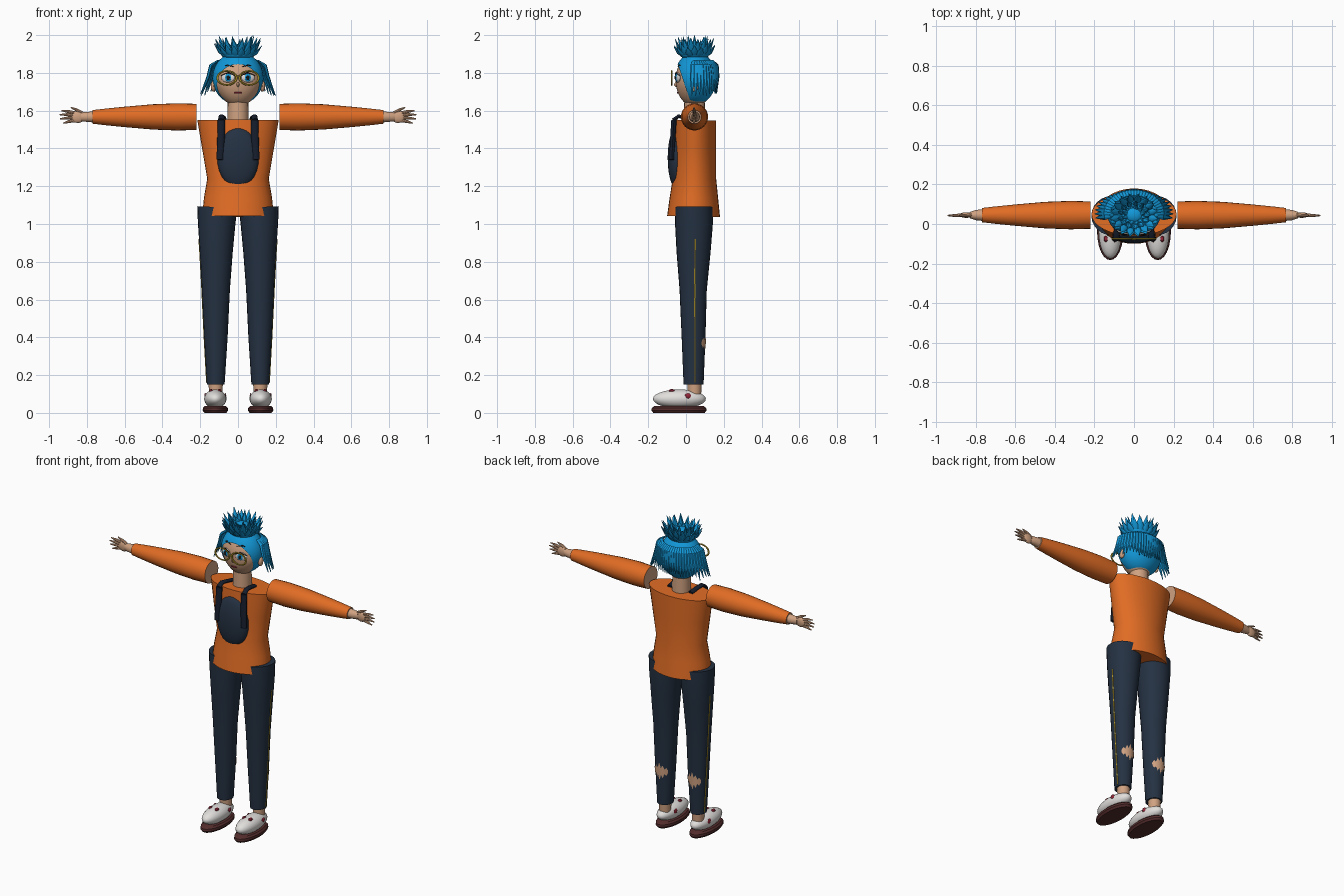
import bpy, bmesh, random
from math import sin, cos, pi, radians
from mathutils import Vector, Matrix, Euler

random.seed(4)
if "Cube" in bpy.data.objects:
    bpy.data.objects.remove(bpy.data.objects["Cube"])


def material(name, r, g, b):
    m = bpy.data.materials.new(name)
    m.use_nodes = True
    m.diffuse_color = (r, g, b, 1)
    m.node_tree.nodes["Principled BSDF"].inputs["Base Color"].default_value = (r, g, b, 1)
    return m


ORANGE = material("orange cloth", 0.75, 0.15, 0.018)
NAVY = material("navy cloth", 0.018, 0.031, 0.055)
STRAP = material("dark strap", 0.008, 0.013, 0.026)
BLUE = material("bright blue", 0.006, 0.31, 0.68)
SKIN = material("skin", 0.63, 0.36, 0.22)
GOLD = material("gold", 0.52, 0.36, 0.03)
WHITE = material("white", 0.76, 0.74, 0.72)
MAROON = material("maroon sole", 0.09, 0.026, 0.026)
RED = material("crimson", 0.3, 0.02, 0.04)
BLACK = material("black", 0.01, 0.008, 0.008)


def finish(name, bm, *mats):
    """Turn a bmesh into a smooth shaded object."""
    bmesh.ops.recalc_face_normals(bm, faces=bm.faces[:])
    mesh = bpy.data.meshes.new(name)
    bm.to_mesh(mesh)
    bm.free()
    for m in mats:
        mesh.materials.append(m)
    ob = bpy.data.objects.new(name, mesh)
    bpy.context.collection.objects.link(ob)
    bpy.ops.object.select_all(action='DESELECT')
    ob.select_set(True)
    bpy.context.view_layer.objects.active = ob
    bpy.ops.object.shade_smooth_by_angle(angle=radians(40))
    return ob


def sweep(bm, path, radii, n=24, ref=(1, 0, 0), cap_mat=0):
    """Elliptical rings along a path, bridged and capped."""
    pts, ref, rings = [Vector(p) for p in path], Vector(ref), []
    for i, p in enumerate(pts):
        t = (pts[min(i + 1, len(pts) - 1)] - pts[max(i - 1, 0)]).normalized()
        u = (ref - t * ref.dot(t)).normalized()
        v = t.cross(u)
        a, b = radii[i] if isinstance(radii[i], tuple) else (radii[i], radii[i])
        rings.append([bm.verts.new(p + u * a * cos(2 * pi * j / n) + v * b * sin(2 * pi * j / n))
                      for j in range(n)])
    for r0, r1 in zip(rings, rings[1:]):
        for j in range(n):
            k = (j + 1) % n
            bm.faces.new((r0[j], r0[k], r1[k], r1[j]))
    for ring in (rings[0][::-1], rings[-1]):
        bm.faces.new(ring).material_index = cap_mat


def ball(bm, loc, scale, rot=(0, 0, 0), u=24, v=14):
    bmesh.ops.create_uvsphere(bm, u_segments=u, v_segments=v, radius=1,
                              matrix=Matrix.LocRotScale(Vector(loc), Euler(rot), Vector(scale)))


def part(name, mat, path, radii, **kw):
    bm = bmesh.new()
    sweep(bm, path, radii, **kw)
    return finish(name, bm, mat)


def ball_part(name, mat, loc, scale, **kw):
    bm = bmesh.new()
    ball(bm, loc, scale, **kw)
    return finish(name, bm, mat)


# Shirt, front pouch and neck
part("shirt", ORANGE,
     [(0, .05, 1.55), (0, .047, 1.4), (0, .045, 1.24), (0, .042, 1.14), (0, .04, 1.04)],
     [(.215, .11), (.19, .113), (.163, .115), (.18, .128), (.19, .14)], n=32)
ball_part("front_pouch", NAVY, (0, -.052, 1.35), (.11, .045, .16))
part("neck", SKIN, [(0, .045, 1.53), (0, .045, 1.66)], [.056, .054])

# Trouser leg profile: height, centre x, centre y, half width, half depth
LEG = [(.15, .118, .04, .047, .053), (.4, .117, .04, .062, .063), (.65, .117, .038, .074, .072),
       (.85, .115, .04, .087, .09), (1.0, .113, .042, .099, .1), (1.09, .11, .042, .106, .1)]


def leg_at(z):
    for a, b in zip(LEG, LEG[1:]):
        if z <= b[0]:
            return [p + (q - p) * (z - a[0]) / (b[0] - a[0]) for p, q in zip(a, b)]
    return LEG[-1]


for s, side in ((1, "left"), (-1, "right")):
    # Trousers, side stripe and ripped patch behind the leg
    part(side + "_trouser_leg", NAVY, [(s * x, y, z) for z, x, y, a, b in LEG],
         [(a, b) for z, x, y, a, b in LEG])
    heights = [.16, .4, .65, .85, .92]
    stripe = [leg_at(z) for z in heights]
    part(side + "_side_stripe", GOLD, [(s * (x + a), y + .008, z) for z, x, y, a, b in stripe],
         [(.003, .004)] * len(heights), n=6)
    bm = bmesh.new()
    columns = []
    for i in range(11):
        ang = pi / 2 + (i - 5) * .17
        tall = (.018 + .04 * (1 - abs(i - 5) / 5)) * (1 if i % 2 else .45)
        col = []
        for z in (.37 - tall, .37, .37 + tall):
            z, x, y, a, b = leg_at(z)
            col.append(bm.verts.new((s * x + (a + .003) * cos(ang), y + (b + .003) * sin(ang), z)))
        columns.append(col)
    for c, d in zip(columns, columns[1:]):
        for j in range(2):
            bm.faces.new((c[j], c[j + 1], d[j + 1], d[j]))
    finish(side + "_ripped_patch", bm, SKIN)

    # Ankle and shoe
    part(side + "_ankle", SKIN, [(s * .118, .045, .07), (s * .118, .045, .16)], [.034, .038])
    part(side + "_sole", MAROON, [(s * .12, -.037, z) for z in (0, .012, .026, .036)],
         [(.058, .136), (.067, .146), (.066, .144), (.056, .13)])
    ball_part(side + "_shoe", WHITE, (s * .12, -.035, .074), (.059, .14, .05))
    bm = bmesh.new()
    for dx in (-1, 1):
        ball(bm, (s * .12 + dx * .053, .01, .09), (.006, .017, .015), u=6, v=4)
        ball(bm, (s * .12 + dx * .022, -.075, .116), (.012, .018, .011), u=6, v=4)
    finish(side + "_shoe_marks", bm, RED)

    # Sleeve with skin showing at the open ends
    bm = bmesh.new()
    sweep(bm, [(s * x, .045, 1.567) for x in (.22, .32, .45, .6, .7, .77)],
          [.069, .072, .067, .054, .044, .036], ref=(0, 1, 0), cap_mat=1)
    finish(side + "_sleeve", bm, ORANGE, SKIN)

    # Hand, thumb up and palm forward
    bm = bmesh.new()
    sweep(bm, [(s * x, .045, 1.567) for x in (.76, .8, .83)], [.03, .026, (.016, .024)],
          n=16, ref=(0, 1, 0))
    ball(bm, (s * .848, .045, 1.567), (.038, .014, .032), u=16, v=10)
    for z, reach, tip in ((1.588, .935, 1.6), (1.575, .944, 1.579), (1.561, .942, 1.557),
                          (1.548, .925, 1.533), (1.588, .885, 1.617)):
        start = .825 if tip > 1.61 else .865
        sweep(bm, [(s * start, .045, z), (s * (start + reach) / 2, .043, (z + tip) / 2 + .002),
                   (s * reach, .043, tip)], [.009, .008, .003], n=8, ref=(0, 1, 0))
    finish(side + "_hand", bm, SKIN)

    # Shoulder strap over the front edge of the shirt
    part(side + "_strap", STRAP, [(s * .094, -.075, 1.34), (s * .09, -.07, 1.45), (s * .088, -.064, 1.55)],
         [(.02, .014)] * 3, n=12)
    part(side + "_strap_top", STRAP, [(s * .09, -.068, 1.55), (s * .087, -.04, 1.57),
                                      (s * .08, .0, 1.565), (s * .075, .06, 1.553)], [(.016, .01)] * 4, n=10)

    # Eye, brow, glasses lens rim and ear
    tilt = (0, 0, s * .28)
    ball_part(side + "_eye", WHITE, (s * .053, -.043, 1.775), (.037, .011, .026), rot=tilt)
    ball_part(side + "_iris", BLUE, (s * .052, -.051, 1.775), (.018, .006, .021), rot=tilt)
    ball_part(side + "_pupil", BLACK, (s * .052, -.056, 1.775), (.009, .004, .012), rot=tilt)
    part(side + "_lash", BLACK, [(s * .018, -.056, 1.785), (s * .05, -.053, 1.802), (s * .09, -.034, 1.786)],
         [.002, .004, .002], n=6)
    part(side + "_brow", BLACK, [(s * .022, -.043, 1.832), (s * .055, -.035, 1.842), (s * .085, -.018, 1.83)],
         [.002, .004, .002], n=6)
    bpy.ops.mesh.primitive_torus_add(major_segments=32, minor_segments=8, major_radius=.05,
                                     minor_radius=.006, location=(s * .059, -.075, 1.773),
                                     rotation=(pi / 2, 0, 0))
    rim = bpy.context.object
    rim.name = side + "_lens_rim"
    rim.scale = (1, .74, .7)
    rim.data.materials.append(GOLD)
    bpy.ops.object.shade_smooth_by_angle(angle=radians(40))
    ball_part(side + "_ear", SKIN, (s * .13, .045, 1.73), (.014, .02, .03), u=12, v=8)

part("glasses_bridge", GOLD, [(-.014, -.075, 1.78), (.014, -.075, 1.78)], [.005, .005], n=8, ref=(0, 1, 0))

# Head with a tapered chin
bm = bmesh.new()
ball(bm, (0, .045, 1.762), (.124, .1, .14), u=32, v=20)
for v in bm.verts:
    v.co.x *= 1 - max(0, 1.74 - v.co.z) * 1.2
finish("head", bm, SKIN)
ball_part("nose", SKIN, (0, -.052, 1.738), (.008, .011, .012), u=10, v=8)
ball_part("mouth", RED, (0, -.042, 1.695), (.022, .006, .005), u=12, v=6)

# Hair cap cut by a slanted plane to open the face
bm = bmesh.new()
ball(bm, (0, .05, 1.772), (.135, .111, .14), u=36, v=24)
bmesh.ops.bisect_plane(bm, geom=bm.verts[:] + bm.edges[:] + bm.faces[:], dist=.0001,
                       plane_co=(0, -.052, 1.87), plane_no=(0, -1, -.34), clear_outer=True)
finish("hair_cap", bm, BLUE)

# Strands wrapped round the back, flaring at the sides
bm = bmesh.new()
count = 30
for i in range(count):
    a = radians(-8 + 196 * i / (count - 1))
    flare = abs(cos(a)) ** 3
    low = 1.7 - .012 * flare + random.uniform(-.012, .012)

    def out(r, z):
        return (r * cos(a), .055 + (r - .02) * sin(a), z)
    sweep(bm, [out(.108, 1.865), out(.13 + .015 * flare, 1.84), out(.135 + .025 * flare, 1.78),
               out(.128 + .07 * flare, low)],
          [(.008, .004), (.016, .009), (.015, .008), (.002, .002)], n=6, ref=(-sin(a), cos(a), 0))
finish("hair_strands", bm, BLUE)

# Crown of pointed locks in rings: count, base radius, tip radius, base and tip height, width
bm = bmesh.new()
for count, r0, r1, z0, z1, w in ((18, .06, .128, 1.88, 1.945, .02), (16, .06, .122, 1.89, 1.982, .018),
                                 (13, .045, .085, 1.9, 1.985, .015), (12, .02, .06, 1.92, 1.95, .014)):
    for i in range(count):
        a = 2 * pi * (i + .5 * (count % 4 == 0)) / count
        d = Vector((cos(a), .86 * sin(a), 0))
        c, top = Vector((0, .045, 0)), z1 + random.uniform(-.012, .016)
        sweep(bm, [c + d * r0 + Vector((0, 0, z0)),
                   c + d * (r0 * .4 + r1 * .6) + Vector((0, 0, z0 * .55 + top * .45)),
                   c + d * r1 + Vector((0, 0, top))],
              [(w * .6, .006), (w, .008), (.001, .001)], n=6, ref=(-sin(a), cos(a), 0))
ball(bm, (0, .045, 1.9), (.09, .078, .035))
ball(bm, (0, .045, 1.93), (.042, .038, .022))
finish("hair_crown", bm, BLUE)
